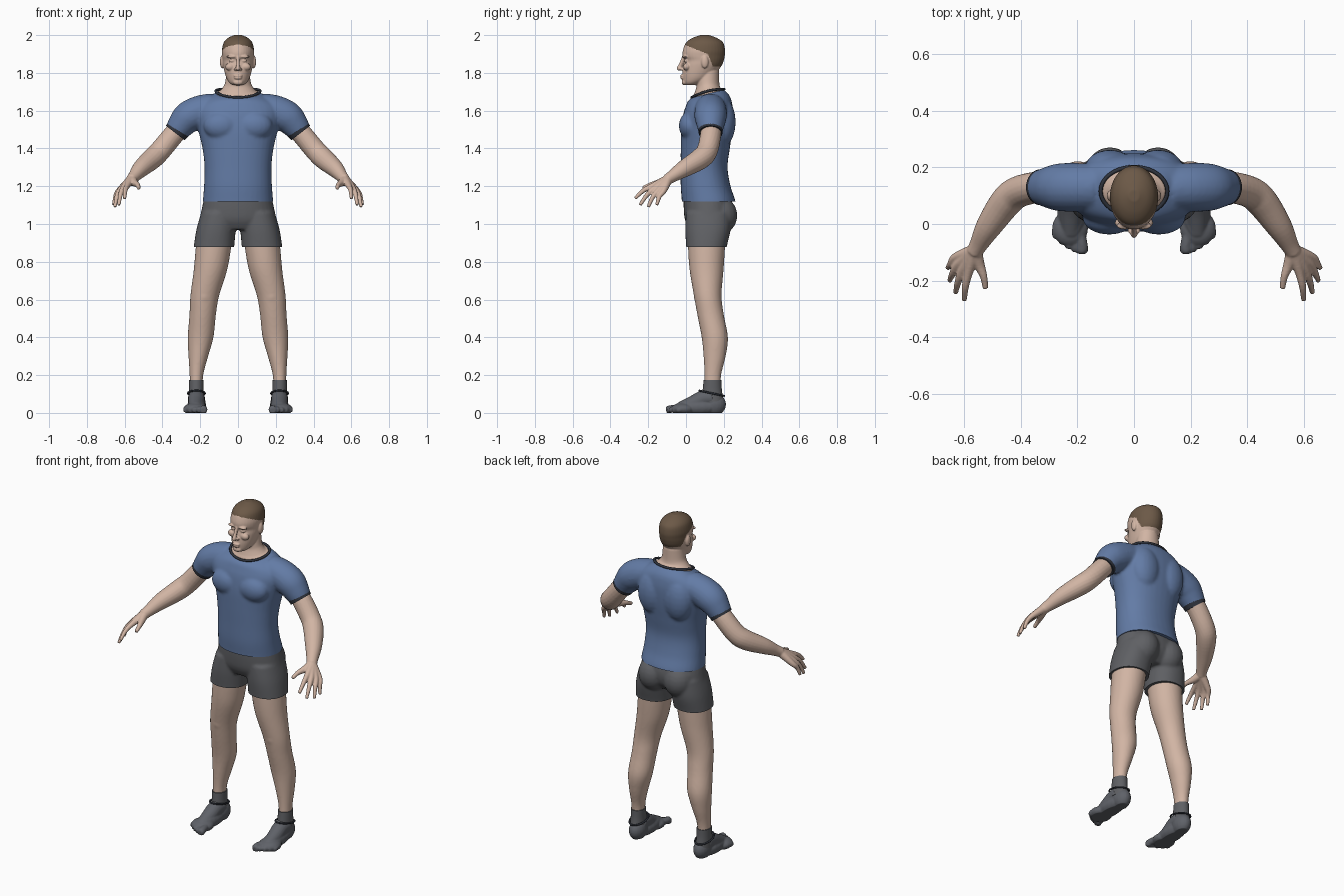
import bpy, bmesh, math
from mathutils import Vector, Matrix

if "Cube" in bpy.data.objects:
    bpy.data.objects.remove(bpy.data.objects["Cube"])


def material(name, r, g, b):
    m = bpy.data.materials.new(name)
    m.use_nodes = True
    m.diffuse_color = (r, g, b, 1)
    m.node_tree.nodes["Principled BSDF"].inputs["Base Color"].default_value = (r, g, b, 1)
    return m


SKIN = material("skin", .64, .46, .37)
HAIR = material("hair brown", .15, .1, .063)
SHIRT = material("shirt blue", .125, .2, .38)
SHORTS = material("shorts grey", .115, .118, .128)
SHOES = material("shoe grey", .115, .122, .14)
TRIM = material("dark trim", .03, .035, .048)


def smooth_rows(rows, steps=5):
    """Catmull-Rom interpolation between rows of numbers."""
    out = []
    for i in range(len(rows) - 1):
        a, b, c, d = (rows[max(0, min(len(rows) - 1, i + k))] for k in (-1, 0, 1, 2))
        for s in range(steps):
            t = s / steps
            out.append([q + t / 2 * (r - p + t * (2*p - 5*q + 4*r - s4 + t * (3*(q - r) + s4 - p)))
                        for p, q, r, s4 in zip(a, b, c, d)])
    return out + [list(rows[-1])]


def skin_rings(bm, rings):
    loops = [[bm.verts.new(p) for p in ring] for ring in rings]
    for lo, hi in zip(loops, loops[1:]):
        for i in range(len(lo)):
            j = (i + 1) % len(lo)
            bm.faces.new((lo[i], lo[j], hi[j], hi[i]))
    bm.faces.new(loops[0])
    bm.faces.new(loops[-1])


def loft(bm, rows, s=1, power=2.2, n=36):
    """Horizontal sections: z, centre x, half width, front y, back y, tilt."""
    rows = [tuple(r) + (0,) * (6 - len(r)) for r in rows]
    rings = []
    for z, cx, w, front, back, tilt in smooth_rows(rows):
        ring = []
        for k in range(n):
            a = math.tau * k / n
            c, d = (math.copysign(abs(f(a)) ** (2 / power), f(a)) for f in (math.cos, math.sin))
            ring.append((s * (cx + w * c), (front + back) / 2 + (back - front) / 2 * d, z + tilt * d))
        rings.append(ring)
    skin_rings(bm, rings)


def tube(bm, rows, s=1, n=20):
    """Round limb through points x, y, z, radius."""
    rows = smooth_rows(rows)
    pts = [Vector((s * r[0], r[1], r[2])) for r in rows]
    rings = []
    for i, p in enumerate(pts):
        way = pts[min(i + 1, len(pts) - 1)] - pts[max(i - 1, 0)]
        q = way.to_track_quat('Z', 'Y')
        rings.append([p + q @ Vector((math.cos(a), math.sin(a), 0)) * rows[i][3]
                      for a in (math.tau * k / n for k in range(n))])
    skin_rings(bm, rings)


def blob(bm, centre, radii, s=1):
    m = Matrix.Translation((s * centre[0], *centre[1:])) @ Matrix.Diagonal((*radii, 1))
    bmesh.ops.create_uvsphere(bm, u_segments=20, v_segments=12, radius=1, matrix=m)


def finish(name, bm, mat, voxel=0, passes=4, hem=None):
    """Make the object; fuse overlapping volumes when a voxel size is given."""
    bmesh.ops.recalc_face_normals(bm, faces=bm.faces)
    mesh = bpy.data.meshes.new(name)
    bm.to_mesh(mesh)
    bm.free()
    ob = bpy.data.objects.new(name, mesh)
    bpy.context.collection.objects.link(ob)
    if voxel:
        re = ob.modifiers.new("fuse", 'REMESH')
        re.mode, re.voxel_size = 'VOXEL', voxel
        sm = ob.modifiers.new("soften", 'SMOOTH')
        sm.factor, sm.iterations = .5, passes
        dg = bpy.context.evaluated_depsgraph_get()
        mesh = bpy.data.meshes.new_from_object(ob.evaluated_get(dg))
        ob.modifiers.clear()
        ob.data = mesh
    if hem is not None:
        cut = bmesh.new()
        cut.from_mesh(mesh)
        res = bmesh.ops.bisect_plane(cut, geom=cut.verts[:] + cut.edges[:] + cut.faces[:],
                                     plane_co=(0, 0, hem), plane_no=(0, 0, 1), clear_inner=True)
        edges = [e for e in res["geom_cut"] if isinstance(e, bmesh.types.BMEdge)]
        bmesh.ops.holes_fill(cut, edges=edges)
        cut.to_mesh(mesh)
        cut.free()
    mesh.materials.clear()
    mesh.materials.append(mat)
    mesh.shade_smooth()
    mesh.set_sharp_from_angle(angle=math.radians(50))
    return ob


def cord(name, points, radius):
    cu = bpy.data.curves.new(name, 'CURVE')
    cu.dimensions, cu.bevel_depth, cu.bevel_resolution = '3D', radius, 2
    sp = cu.splines.new('POLY')
    sp.points.add(len(points) - 1)
    for p, co in zip(sp.points, points):
        p.co = (*co, 1)
    sp.use_cyclic_u = True
    cu.materials.append(TRIM)
    bpy.context.collection.objects.link(bpy.data.objects.new(name, cu))


ANGLES = [math.tau * k / 40 for k in range(40)]

# Shirt: torso, chest, shoulder blades and sleeves fused
bm = bmesh.new()
loft(bm, [(1.07, 0, .187, -.02, .262), (1.12, 0, .186, -.022, .262), (1.2, 0, .18, -.028, .236),
          (1.3, 0, .177, -.028, .22), (1.4, 0, .188, -.028, .232), (1.5, 0, .212, -.026, .246),
          (1.58, 0, .23, -.015, .25), (1.63, 0, .215, 0, .245, .004),
          (1.665, 0, .17, .012, .232, .012), (1.69, 0, .12, .03, .202, .022)])
for s in (1, -1):
    blob(bm, (.088, .022, 1.52), (.095, .06, .075), s)
    blob(bm, (.085, .195, 1.54), (.09, .068, .13), s)
    tube(bm, [(.13, .13, 1.61, .083), (.2, .13, 1.595, .086), (.262, .13, 1.565, .085),
              (.3, .13, 1.525, .074), (.332, .13, 1.482, .061)], s)
finish("shirt", bm, SHIRT, .008, 7, hem=1.12)
cord("collar", [(.118 * math.cos(a), .116 + .086 * math.sin(a),
                 1.692 + .022 * math.sin(a) + .012 * math.cos(a) ** 2) for a in ANGLES], .007)

# Shorts
bm = bmesh.new()
loft(bm, [(1.15, 0, .176, -.012, .235), (1.08, 0, .192, -.012, .25),
          (1.02, 0, .2, -.005, .24), (.97, 0, .17, .02, .2)])
for s in (1, -1):
    loft(bm, [(1.06, .1, .095, 0, .24), (.97, .116, .104, -.004, .236),
              (.88, .127, .107, .001, .216), (.84, .129, .107, .003, .212)], s)
    blob(bm, (.085, .18, 1.045), (.088, .092, .1), s)
finish("shorts", bm, SHORTS, .008, 4, hem=.878)

# Head and neck with facial features
bm = bmesh.new()
loft(bm, [(1.735, 0, .028, -.003, .05), (1.748, 0, .046, -.014, .09), (1.77, 0, .06, -.018, .13),
          (1.8, 0, .07, -.019, .16), (1.84, 0, .079, -.014, .19), (1.866, 0, .082, -.008, .2),
          (1.89, 0, .084, -.018, .205), (1.92, 0, .085, -.016, .207), (1.96, 0, .076, 0, .197),
          (1.985, 0, .053, .034, .163), (2.001, 0, .018, .08, .12)], power=2)
loft(bm, [(1.63, 0, .11, .04, .19, .02), (1.69, 0, .114, .035, .195, .022),
          (1.706, 0, .095, .045, .186, .012), (1.726, 0, .078, .055, .18),
          (1.75, 0, .068, .055, .176), (1.81, 0, .06, .06, .175)], power=2)
tube(bm, [(0, -.012, 1.885, .009), (0, -.026, 1.85, .009), (0, -.037, 1.825, .012)])
blob(bm, (0, -.036, 1.822), (.012, .014, .01))
blob(bm, (0, -.02, 1.785), (.024, .011, .006))
blob(bm, (0, -.019, 1.772), (.021, .011, .006))
blob(bm, (0, -.008, 1.75), (.026, .015, .016))
for s in (1, -1):
    blob(bm, (.013, -.023, 1.82), (.009, .012, .008), s)
    blob(bm, (.032, -.006, 1.886), (.03, .014, .008), s)
    blob(bm, (.032, .002, 1.864), (.016, .012, .008), s)
    blob(bm, (.042, .004, 1.832), (.026, .019, .02), s)
    blob(bm, (.084, .1, 1.858), (.012, .019, .034), s)
head = finish("head", bm, SKIN, .004, 3)
head.data.materials.append(HAIR)
for f in head.data.polygons:
    x, y, z = f.center
    hairline = 1.95 - .4 * max(0, y + .01) if y < .115 else max(1.833, 1.9 - 2.4 * (y - .115))
    f.material_index = int(z > hairline)

# Limbs, one set per side
for s, side in ((1, "left"), (-1, "right")):
    bm = bmesh.new()
    tube(bm, [(.27, .13, 1.54, .05), (.33, .132, 1.485, .055), (.41, .113, 1.39, .056),
              (.455, .075, 1.345, .056), (.513, -.008, 1.294, .046),
              (.548, -.07, 1.254, .033), (.565, -.1, 1.235, .029)], s)
    wrist = (.563, -.095, 1.237, .026)
    fingers = [((.585, -.17, 1.205), (.6, -.27, 1.135)), ((.606, -.162, 1.192), (.631, -.243, 1.1)),
               ((.622, -.142, 1.182), (.652, -.2, 1.09)), ((.63, -.118, 1.176), (.658, -.155, 1.1))]
    for knuckle, tip in fingers:
        mid = (Vector(knuckle) + Vector(tip)) / 2 + Vector((.004 * 1, -.004, .008))
        tube(bm, [wrist, (*knuckle, .0165), (*mid, .0125), (*tip, .009)], s, 12)
    tube(bm, [wrist, (.548, -.142, 1.218, .02), (.532, -.185, 1.208, .0135),
              (.525, -.228, 1.19, .01)], s, 12)
    finish(side + "_arm", bm, SKIN, .0045, 3)

    bm = bmesh.new()
    tube(bm, [(.312, .13, 1.508, .0665), (.322, .13, 1.495, .0645), (.332, .13, 1.482, .063)], s, 32)
    finish(side + "_cuff", bm, TRIM)

    bm = bmesh.new()
    loft(bm, [(.95, .122, .095, .01, .21), (.85, .133, .093, .012, .205), (.75, .147, .088, .02, .198),
              (.62, .176, .076, .042, .188), (.52, .187, .07, .06, .2), (.4, .198, .068, .083, .222),
              (.3, .21, .052, .093, .21), (.2, .22, .036, .098, .186), (.1, .222, .034, .095, .182)],
         s, power=2)
    blob(bm, (.178, .085, .62), (.042, .045, .05), s)
    finish(side + "_leg", bm, SKIN, .008, 3)

    bm = bmesh.new()
    loft(bm, [(.173, .221, .039, .093, .188), (.12, .221, .039, .088, .19),
              (.06, .22, .042, .08, .2)], s, power=2)
    finish(side + "_sock", bm, SHORTS)

    # Shoe with separate toes, flattened on the ground
    bm = bmesh.new()
    blob(bm, (.216, .148, .045), (.046, .064, .06), s)
    blob(bm, (.22, .06, .03), (.052, .12, .045), s)
    blob(bm, (.226, -.015, .02), (.064, .065, .034), s)
    tube(bm, [(.22, .14, .08, .045), (.22, .09, .075, .044), (.222, .04, .05, .042),
              (.224, -.03, .022, .035)], s)
    for i in range(5):
        r = .022 if i == 0 else .016
        x, tip = .184 + .0225 * i, -.105 + .004 * i + .0024 * i * i
        tube(bm, [(.2 + .013 * i, .0, .022, r), (x, tip + .035, .022, r * .9),
                  (x, tip + .012, .016, r), (x, tip, .014, r * .7)], s, 12)
    shoe = finish(side + "_shoe", bm, SHOES, .0045, 3)
    for v in shoe.data.vertices:
        v.co.z = max(0, v.co.z)
    cord(side + "_shoe_rim", [(s * (.22 + .045 * math.cos(a)), .136 + .066 * math.sin(a),
                               .104 - .014 * math.sin(a)) for a in ANGLES], .005)
